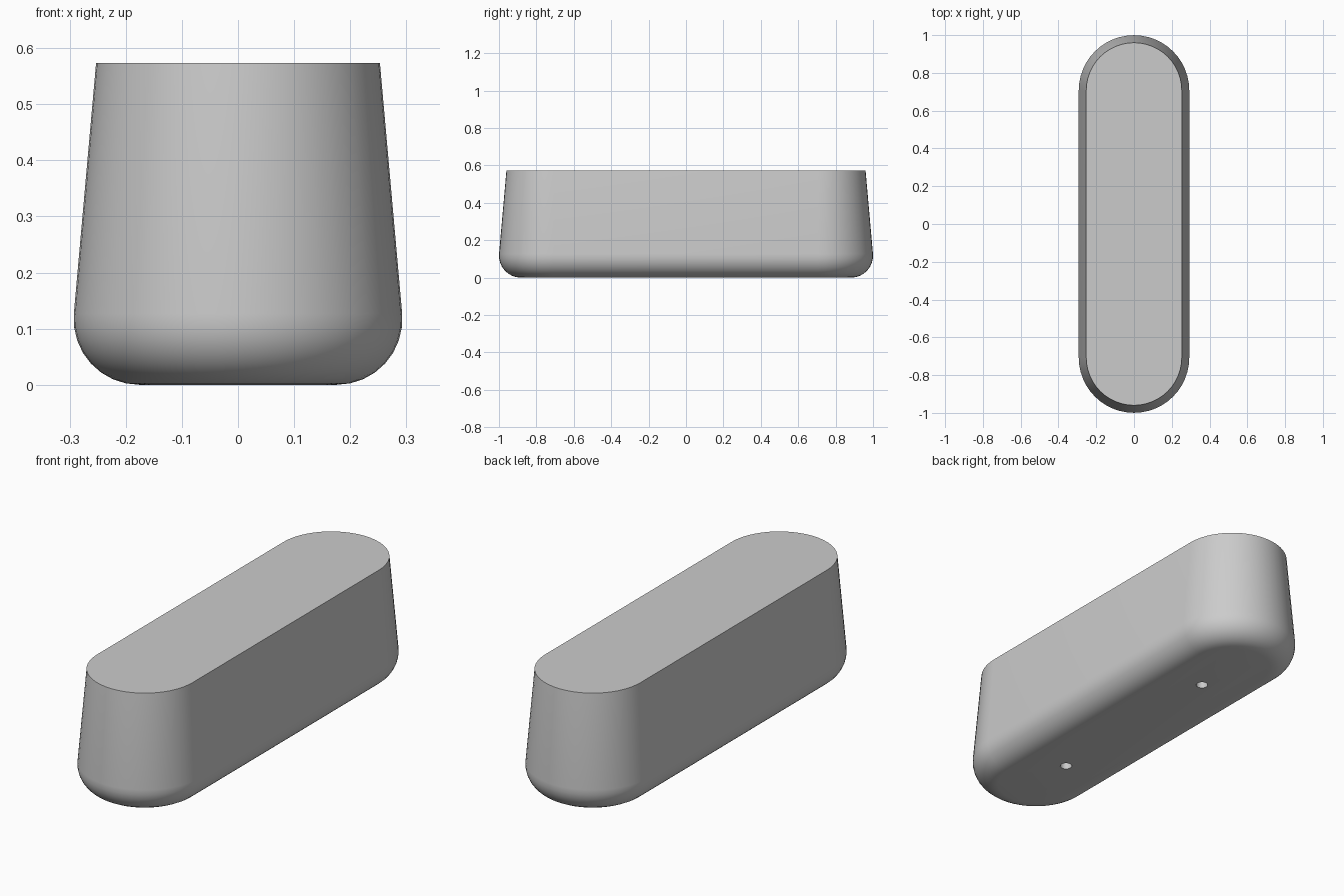
import bpy
import bmesh
from math import pi, sin, cos, radians

if "Cube" in bpy.data.objects:
    bpy.data.objects.remove(bpy.data.objects["Cube"], do_unlink=True)

HALF_STRAIGHT = 0.707   # half the straight run between the round ends
HEIGHT = 0.573
TOP_RADIUS = 0.253
FILLET = 0.117
FILLET_CENTRE = 0.176
SEGMENTS = 24           # per round end

grey = bpy.data.materials.new("plain grey")
grey.use_nodes = True
colour = (0.6, 0.6, 0.6, 1)
grey.diffuse_color = colour
grey.node_tree.nodes["Principled BSDF"].inputs["Base Color"].default_value = colour


def stadium(bm, radius, z):
    """Ring of vertices with two round ends along y."""
    ring = []
    for side in (1, -1):
        for i in range(SEGMENTS + 1):
            a = pi * i / SEGMENTS
            ring.append(bm.verts.new((side * radius * cos(a),
                                      side * (HALF_STRAIGHT + radius * sin(a)), z)))
    return ring


def finish(name, bm):
    bmesh.ops.recalc_face_normals(bm, faces=bm.faces)
    mesh = bpy.data.meshes.new(name)
    bm.to_mesh(mesh)
    bm.free()
    mesh.materials.append(grey)
    obj = bpy.data.objects.new(name, mesh)
    bpy.context.collection.objects.link(obj)
    return obj


# Tapered body: rounded lower edge, then a straight wall leaning inwards
profile = []
for i in range(9):
    a = radians(-90 + 94.7 * i / 8)
    profile.append((FILLET_CENTRE + FILLET * cos(a), FILLET + FILLET * sin(a)))
profile.append((TOP_RADIUS, HEIGHT))

bm = bmesh.new()
rings = [stadium(bm, r, z) for r, z in profile]
for low, high in zip(rings, rings[1:]):
    for i in range(len(low)):
        j = (i + 1) % len(low)
        bm.faces.new((low[i], low[j], high[j], high[i]))
bm.faces.new(rings[0])
bm.faces.new(rings[-1])
body = finish("body", bm)

# Two blind screw holes in the underside
bm = bmesh.new()
for y in (-0.49, 0.49):
    made = bmesh.ops.create_cone(bm, cap_ends=True, segments=24, radius1=0.027,
                                 radius2=0.027, depth=0.4)
    bmesh.ops.translate(bm, verts=made["verts"], vec=(0, y, 0))
cutter = finish("hole_cutter", bm)
cutter.hide_render = True

cut = body.modifiers.new("screw holes", "BOOLEAN")
cut.operation = "DIFFERENCE"
cut.object = cutter
cut.solver = "EXACT"

bpy.ops.object.select_all(action="DESELECT")
body.select_set(True)
bpy.context.view_layer.objects.active = body
bpy.ops.object.modifier_apply(modifier=cut.name)
bpy.data.objects.remove(cutter, do_unlink=True)
bpy.ops.object.shade_smooth_by_angle(angle=radians(30))
